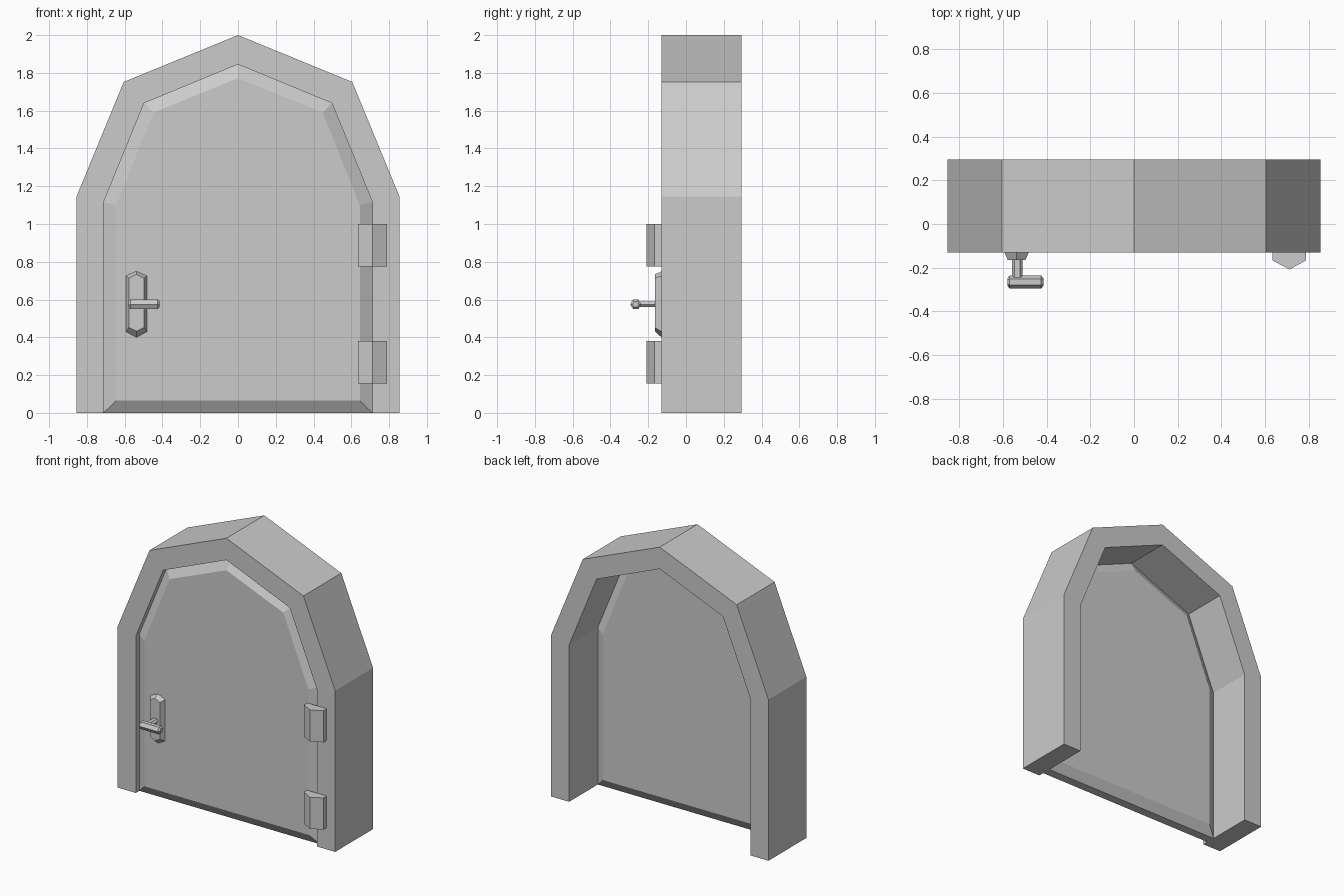
import bpy, bmesh, math

if "Cube" in bpy.data.objects:
    bpy.data.objects.remove(bpy.data.objects["Cube"])


def loft(name, rings):
    """Skin a list of equal-length point rings and cap both ends."""
    bm = bmesh.new()
    loops = [[bm.verts.new(p) for p in ring] for ring in rings]
    n = len(loops[0])
    for a, b in zip(loops, loops[1:]):
        for i in range(n):
            j = (i + 1) % n
            bm.faces.new((a[i], a[j], b[j], b[i]))
    bm.faces.new(loops[0])
    bm.faces.new(loops[-1])
    bmesh.ops.recalc_face_normals(bm, faces=bm.faces)
    mesh = bpy.data.meshes.new(name)
    bm.to_mesh(mesh)
    bm.free()
    obj = bpy.data.objects.new(name, mesh)
    bpy.context.collection.objects.link(obj)
    return obj


def arch(half):
    """Mirror a right-hand profile ending at the apex (x = 0)."""
    return half + [(-x, z) for x, z in reversed(half) if x > 0]


def at_y(profile, y, cx=0):
    return [(cx + x, y, z) for x, z in profile]


outer = arch([(0.855, 0), (0.855, 1.145), (0.605, 1.752), (0, 2.0)])
inner = arch([(0.712, 0), (0.712, 1.115), (0.497, 1.64), (0, 1.845)])
panel = arch([(0.645, 0.065), (0.645, 1.1), (0.448, 1.59), (0, 1.772)])

# Door frame: an arch open at the bottom
band = outer + inner[::-1]
loft("door_frame", [at_y(band, -0.13), at_y(band, 0.295)])

# Door leaf, chamfered on both faces
loft("door_leaf", [at_y(panel, -0.13), at_y(inner, -0.09),
                   at_y(inner, -0.027), at_y(panel, 0.013)])

# Hinges: five-sided prisms
hinge = [(0.635, -0.13), (0.635, -0.167), (0.712, -0.208), (0.788, -0.167), (0.788, -0.13)]
for label, z in (("lower", 0.155), ("upper", 0.775)):
    loft(label + "_hinge", [[(x, y, h) for x, y in hinge] for h in (z, z + 0.225)])

# Handle plate: tapered, pointed at both ends
base = [(0, 0.75), (0.056, 0.725), (0.056, 0.43), (0, 0.4), (-0.056, 0.43), (-0.056, 0.725)]
face = [(0, 0.733), (0.04, 0.713), (0.04, 0.452), (0, 0.432), (-0.04, 0.452), (-0.04, 0.713)]
loft("handle_plate", [at_y(base, -0.13, -0.538), at_y(face, -0.165, -0.538)])

# Handle stem and grip: hexagonal bars
HEX = [(math.cos(i * math.pi / 3), math.sin(i * math.pi / 3)) for i in range(6)]
stem = [(0.025 * a, 0.575 + 0.018 * b) for a, b in HEX]
loft("handle_stem", [at_y(stem, y, -0.535) for y in (-0.16, -0.255)])
grip = [(-0.58, 0.6), (-0.57, 1), (-0.425, 1), (-0.415, 0.6)]
loft("handle_grip", [[(x, -0.266 + 0.029 * s * a, 0.575 + 0.029 * s * b) for a, b in HEX]
                     for x, s in grip])
